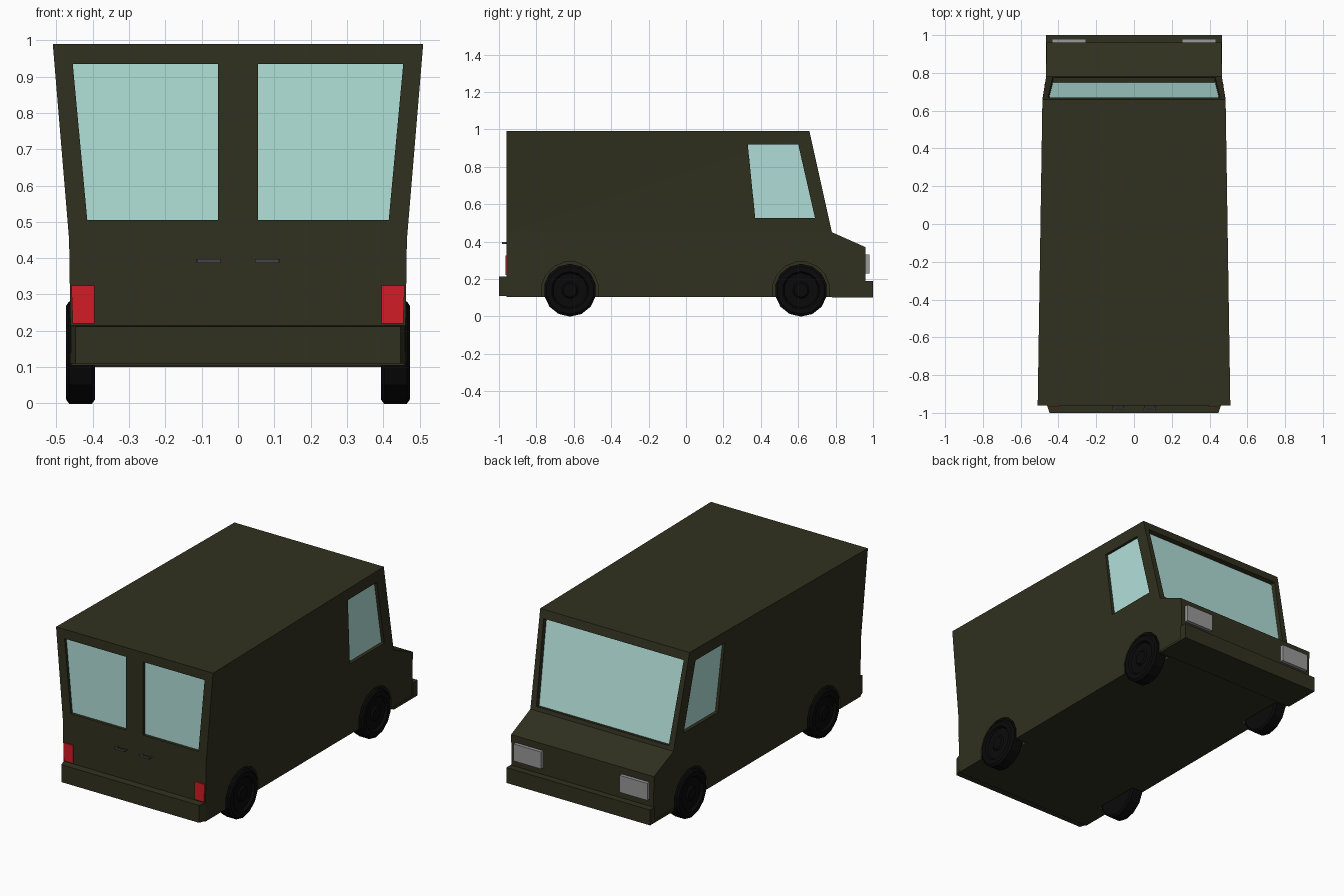
import bpy, bmesh, math
from mathutils import Vector

if "Cube" in bpy.data.objects:
    bpy.data.objects.remove(bpy.data.objects["Cube"])


def material(name, rgb):
    m = bpy.data.materials.new(name)
    m.diffuse_color = (*rgb, 1)
    m.use_nodes = True
    m.node_tree.nodes["Principled BSDF"].inputs["Base Color"].default_value = m.diffuse_color
    return m


PAINT = material("olive_paint", (0.03, 0.03, 0.014))
GLASS = material("glass", (0.45, 0.75, 0.70))
RED = material("red_lens", (0.65, 0.012, 0.018))
RUBBER = material("rubber", (0.003, 0.003, 0.003))
HANDLE = material("dark_metal", (0.06, 0.06, 0.065))
LAMP = material("lamp_lens", (0.32, 0.32, 0.32))


def loft(bm, a, b):
    """Closed solid between two matching outlines."""
    va, vb = [bm.verts.new(p) for p in a], [bm.verts.new(p) for p in b]
    n = len(va)
    faces = [bm.faces.new(va), bm.faces.new(vb[::-1])]
    faces += [bm.faces.new((va[i], vb[i], vb[(i + 1) % n], va[(i + 1) % n])) for i in range(n)]
    return faces


def finish(bm, name, mat=None):
    bmesh.ops.recalc_face_normals(bm, faces=bm.faces[:])
    me = bpy.data.meshes.new(name)
    bm.to_mesh(me)
    bm.free()
    ob = bpy.data.objects.new(name, me)
    bpy.context.collection.objects.link(ob)
    if mat:
        me.materials.append(mat)
    return ob


def solid(name, a, b, mat):
    bm = bmesh.new()
    loft(bm, a, b)
    return finish(bm, name, mat)


def box(name, x0, x1, y0, y1, z0, z1, mat):
    ring = [(x0, z0), (x1, z0), (x1, z1), (x0, z1)]
    return solid(name, [(x, y0, z) for x, z in ring], [(x, y1, z) for x, z in ring], mat)


def half_width(y, z):
    """Sides flare outward above the belt line, more so at the rear."""
    if z <= 0.45:
        return 0.46 + 0.005 * (z - 0.105) / 0.345
    top = 0.51 - 0.025 * (y + 0.96) / 1.62
    return 0.465 + (top - 0.465) * (z - 0.45) / 0.54


def circle(x, y, z, r, n):
    return [(x, y + r * math.cos(math.tau * (i + 0.5) / n),
             z + r * math.sin(math.tau * (i + 0.5) / n)) for i in range(n)]


# Body shell: lower tub plus flared upper box sharing the belt line
bm = bmesh.new()
lower = [(-0.96, 0.105), (0.96, 0.105), (0.96, 0.37), (0.78, 0.45), (-0.96, 0.45)]
upper = [(-0.96, 0.45), (0.78, 0.45), (0.66, 0.99), (-0.96, 0.99)]
for outline in (lower, upper):
    loft(bm, *[[(s * half_width(y, z), y, z) for y, z in outline] for s in (1, -1)])
bmesh.ops.remove_doubles(bm, verts=bm.verts[:], dist=1e-5)
shared = [f for f in bm.faces if all(abs(v.co.z - 0.45) < 1e-4 for v in f.verts)]
bmesh.ops.delete(bm, geom=shared, context='FACES_ONLY')
bmesh.ops.triangulate(bm, faces=[f for f in bm.faces if len(f.verts) == 4])
body = finish(bm, "body", PAINT)

# Window openings: outline on the body surface and outward direction
slope = Vector((0, 0.54, 0.12)).normalized()
windows = [("windscreen",
            [(-0.43, 0.775, 0.473), (0.43, 0.775, 0.473), (0.455, 0.671, 0.942), (-0.455, 0.671, 0.942)],
            slope, 0.03)]
side = [(0.37, 0.525), (0.69, 0.525), (0.60, 0.92), (0.33, 0.92)]
rear = [(0.055, 0.505), (0.415, 0.505), (0.455, 0.935), (0.055, 0.935)]
for s, label in ((-1, "left"), (1, "right")):
    windows.append((label + "_side_window", [(s * half_width(y, z), y, z) for y, z in side],
                    Vector((s, 0, -0.06)).normalized(), 0.022))
    windows.append((label + "_rear_window", [(s * x, -0.96, z) for x, z in rear],
                    Vector((0, -1, 0)), 0.02))

cut = bmesh.new()
for name, pts, out, depth in windows:
    pts = [Vector(p) for p in pts]
    loft(cut, [p - out * depth for p in pts], [p + out * 0.03 for p in pts])
    solid(name, [p - out * (depth + 0.004) for p in pts],
          [p - out * (depth - 0.003) for p in pts], GLASS)

# Wheel wells and wheels with stepped hubs
for s, label in ((-1, "left"), (1, "right")):
    for y, end in ((-0.62, "rear"), (0.615, "front")):
        loft(cut, circle(s * 0.385, y, 0.14, 0.153, 16), circle(s * 0.56, y, 0.14, 0.153, 16))
        wheel = bmesh.new()
        prof = [(0.394, 0.13), (0.402, 0.141), (0.465, 0.141), (0.474, 0.128),
                (0.474, 0.10), (0.462, 0.092), (0.462, 0.045), (0.470, 0.036)]
        rings = [[wheel.verts.new(p) for p in circle(s * x, y, 0.14, r, 14)] for x, r in prof]
        for a, b in zip(rings, rings[1:]):
            for i in range(14):
                wheel.faces.new((a[i], a[(i + 1) % 14], b[(i + 1) % 14], b[i]))
        wheel.faces.new(rings[0])
        wheel.faces.new(rings[-1])
        finish(wheel, f"{label}_{end}_wheel", RUBBER)

# Cut the openings into the shell
cutter = finish(cut, "opening_cutter", PAINT)
cutter.hide_render = True
mod = body.modifiers.new("openings", 'BOOLEAN')
mod.operation = 'DIFFERENCE'
mod.solver = 'EXACT'
mod.object = cutter
bpy.context.view_layer.objects.active = body
body.select_set(True)
bpy.ops.object.modifier_apply(modifier=mod.name)
bpy.data.objects.remove(cutter)

# Bumpers
solid("rear_bumper", [(x, -0.955, z) for x, z in ((-.462, .11), (.462, .11), (.462, .215), (-.462, .215))],
      [(x, -1.0, z) for x, z in ((-.447, .11), (.447, .11), (.447, .212), (-.447, .212))], PAINT)
box("front_bumper", -0.467, 0.467, 0.78, 1.0, 0.1, 0.113, PAINT)
box("front_bumper_bar", -0.467, 0.467, 0.955, 1.0, 0.105, 0.19, PAINT)

# Lamps and door handles
for s, label in ((-1, "left"), (1, "right")):
    box(label + "_headlight", s * 0.255, s * 0.435, 0.955, 0.98, 0.23, 0.33, LAMP)
    ring = [(s * 0.395, 0.22), (s * 0.455, 0.22), (s * 0.459, 0.325), (s * 0.395, 0.325)]
    solid(label + "_tail_light", [(x, -0.95, z) for x, z in ring],
          [(x, -0.966, z) for x, z in ring], RED)
    box(label + "_door_handle", s * 0.047, s * 0.113, -0.985, -0.975, 0.387, 0.398, HANDLE)
    for x in (0.047, 0.105):
        box(label + "_handle_post", s * x, s * (x + 0.009), -0.978, -0.955, 0.388, 0.397, HANDLE)
